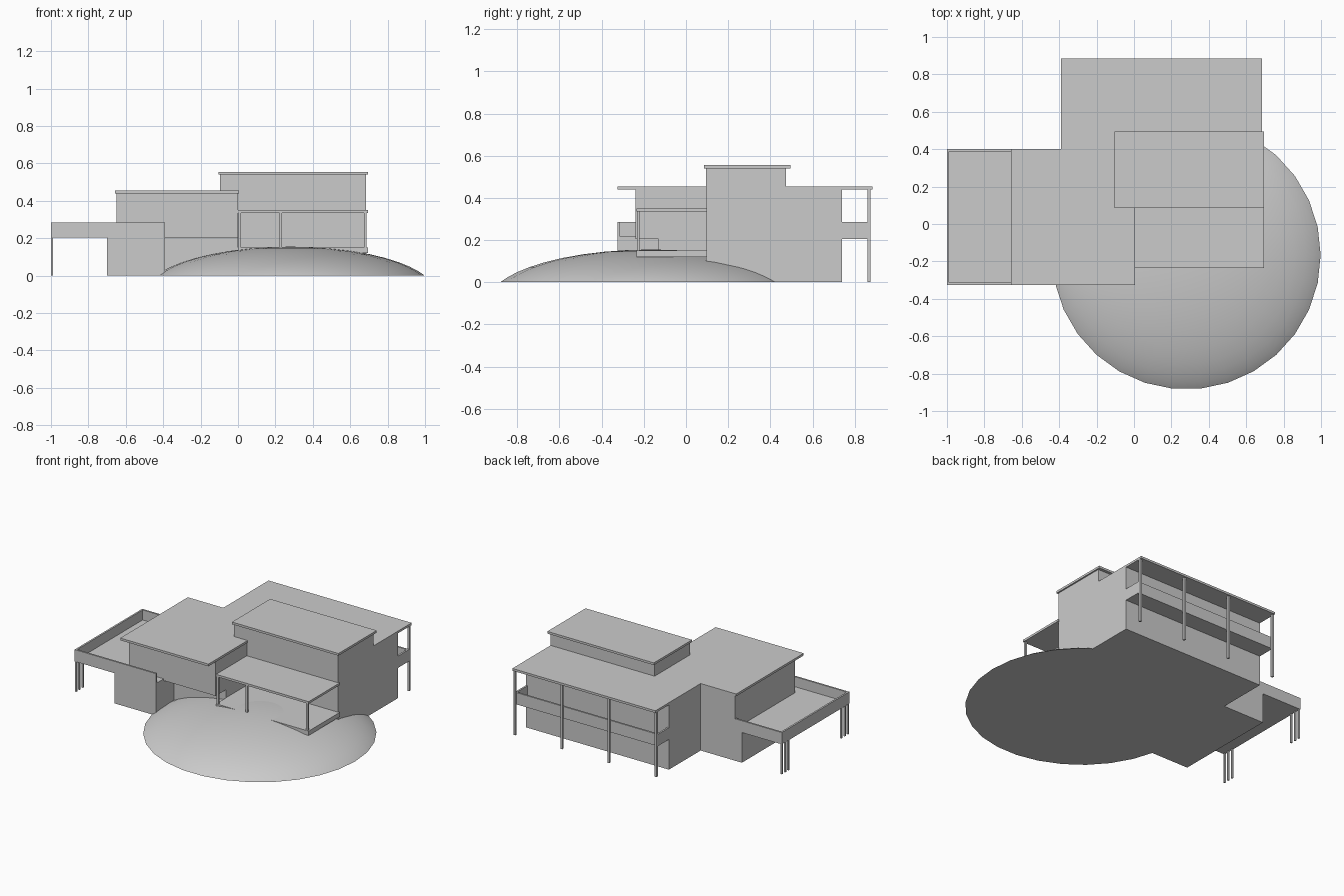
import bpy, bmesh, math

old = bpy.data.objects.get("Cube")
if old:
    bpy.data.objects.remove(old, do_unlink=True)

# One plain grey for everything
grey = bpy.data.materials.new("plain_grey")
grey.use_nodes = True
tone = (0.6, 0.6, 0.6, 1)
grey.diffuse_color = tone
grey.node_tree.nodes["Principled BSDF"].inputs["Base Color"].default_value = tone


def finish(name, bm):
    bmesh.ops.recalc_face_normals(bm, faces=bm.faces)
    mesh = bpy.data.meshes.new(name)
    bm.to_mesh(mesh)
    bm.free()
    mesh.materials.append(grey)
    obj = bpy.data.objects.new(name, mesh)
    bpy.context.collection.objects.link(obj)
    return obj


def box(name, x, y, z):
    """Box given by its (low, high) range on each axis."""
    bm = bmesh.new()
    bmesh.ops.create_cube(bm, size=1)
    for v in bm.verts:
        v.co = [r[0] if c < 0 else r[1] for c, r in zip(v.co, (x, y, z))]
    return finish(name, bm)


def post(name, x, y, z, w=0.012):
    return box(name, (x - w / 2, x + w / 2), (y - w / 2, y + w / 2), z)


# Shared levels
GROUND, FLOOR, RAIL, EAVE, ROOF = 0, 0.205, 0.285, 0.44, 0.455
WALL = 0.012
LEFT, RIGHT = -0.39, 0.685

# Main block and its roof, which covers the rear balcony
box("main_block", (LEFT, RIGHT), (0.095, 0.74), (GROUND, EAVE))
box("main_roof", (LEFT, RIGHT), (0.095, 0.885), (EAVE, ROOF))

# Raised storey
box("upper_block", (-0.097, RIGHT), (0.095, 0.475), (EAVE, 0.54))
box("upper_roof", (-0.105, 0.695), (0.085, 0.495), (0.54, 0.555))

# Side wing, with a recessed ground floor next to a solid one
box("wing_block", (-0.65, 0), (-0.24, 0.4), (FLOOR, EAVE))
box("wing_roof", (-0.657, 0.005), (-0.325, 0.4), (EAVE, ROOF))
box("wing_ground_floor", (-0.7, LEFT), (-0.325, 0.4), (GROUND, FLOOR))
box("recessed_ground_floor", (LEFT, 0), (-0.13, 0.1), (GROUND, FLOOR))

# Side terrace with parapets
box("terrace_floor", (-1, LEFT), (-0.325, 0.4), (FLOOR, FLOOR + WALL))
box("terrace_outer_parapet", (-1, -1 + WALL), (-0.325, 0.4), (FLOOR, RAIL))
box("terrace_front_parapet", (-1, LEFT), (-0.325, -0.325 + WALL), (FLOOR, RAIL))
box("terrace_rear_parapet", (-1, LEFT), (0.4 - WALL, 0.4), (FLOOR, RAIL))
for corner, start, step in (("front", -0.318, 0.036), ("rear", 0.393, -0.036)):
    for i in range(3):
        post(f"terrace_{corner}_post", -0.994, start + i * step, (GROUND, FLOOR), 0.011)

# Rear balcony with parapets and full-height posts
box("balcony_floor", (LEFT, RIGHT), (0.74, 0.86), (FLOOR, FLOOR + WALL))
box("balcony_rear_parapet", (LEFT, RIGHT), (0.86 - WALL, 0.86), (FLOOR, RAIL))
for x in (LEFT, RIGHT - WALL):
    box("balcony_side_parapet", (x, x + WALL), (0.74, 0.86), (FLOOR, RAIL))
for i in range(4):
    x = LEFT + 0.007 + i * (RIGHT - LEFT - 0.014) / 3
    post("balcony_post", x, 0.867, (GROUND, EAVE), 0.014)

# Front porch
box("porch_floor", (0, 0.695), (-0.235, 0.1), (0.12, 0.15))
box("porch_canopy", (0, 0.695), (-0.235, 0.1), (0.335, 0.35))
for x in (0.01, 0.228, 0.681):
    post("porch_post", x, -0.227, (0.15, 0.335), 0.013)

# Domed garden mound: a flattened cap in rings, closed underneath
SIDES, RINGS, RADIUS, HEIGHT, CURVE = 30, 10, 0.718, 0.155, 0.86
bm = bmesh.new()
base = math.sqrt(1 - CURVE)
rings = []
for i in range(RINGS):
    d = math.cos(i / RINGS * math.pi / 2)
    z = HEIGHT * (math.sqrt(1 - CURVE * d * d) - base) / (1 - base)
    rings.append([bm.verts.new((0.28 + RADIUS * d * math.cos(a),
                                -0.166 + RADIUS * d * math.sin(a), z))
                  for a in (2 * math.pi * k / SIDES for k in range(SIDES))])
for low, high in zip(rings, rings[1:]):
    for k in range(SIDES):
        n = (k + 1) % SIDES
        bm.faces.new((low[k], low[n], high[n], high[k]))
peak = bm.verts.new((0.28, -0.166, HEIGHT))
for k in range(SIDES):
    bm.faces.new((rings[-1][k], rings[-1][(k + 1) % SIDES], peak))
bm.faces.new(rings[0][::-1])
mound = finish("garden_mound", bm)
bpy.ops.object.select_all(action="DESELECT")
mound.select_set(True)
bpy.context.view_layer.objects.active = mound
bpy.ops.object.shade_smooth_by_angle(angle=math.radians(25))
